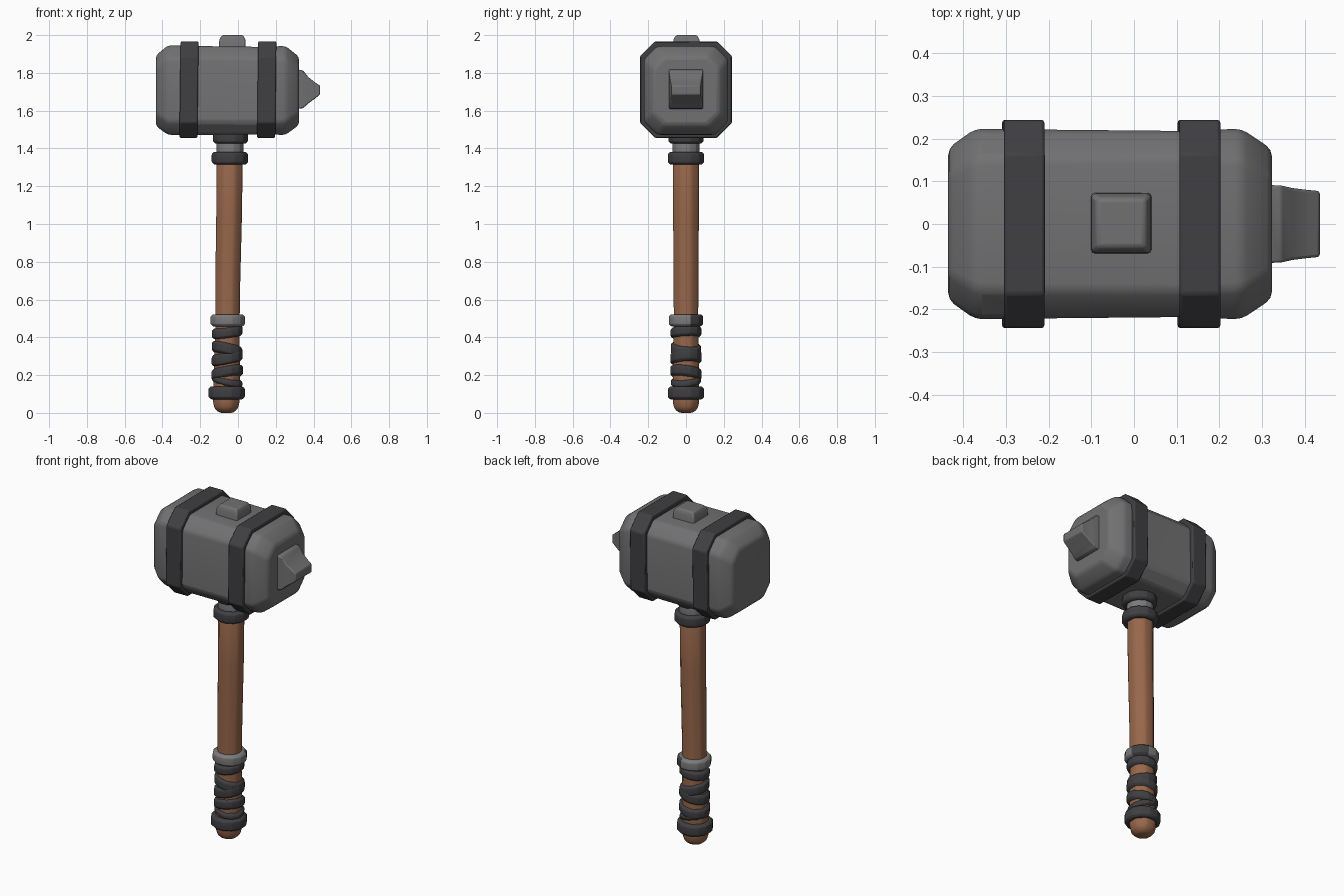
import bpy, bmesh, math

if "Cube" in bpy.data.objects:
    bpy.data.objects.remove(bpy.data.objects["Cube"])


def material(name, col):
    m = bpy.data.materials.new(name)
    m.diffuse_color = (*col, 1)
    m.use_nodes = True
    m.node_tree.nodes["Principled BSDF"].inputs["Base Color"].default_value = m.diffuse_color
    return m


STONE = material("grey stone", (0.165, 0.165, 0.17))
DARK = material("dark iron", (0.05, 0.05, 0.054))
WOOD = material("brown wood", (0.31, 0.135, 0.07))
LIGHT = material("light grey metal", (0.20, 0.20, 0.205))


def loft(name, sections, mats, bevel=0.01, angle=40, rule=None):
    """Skin a list of equal-length closed sections, cap both ends."""
    bm = bmesh.new()
    rows = [[bm.verts.new(p) for p in s] for s in sections]
    n = len(rows[0])
    for a, b in zip(rows, rows[1:]):
        for i in range(n):
            j = (i + 1) % n
            bm.faces.new((a[i], a[j], b[j], b[i]))
    bm.faces.new(rows[0])
    bm.faces.new(rows[-1])
    bmesh.ops.recalc_face_normals(bm, faces=bm.faces)
    if rule:
        for f in bm.faces:
            f.material_index = rule(f)
    me = bpy.data.meshes.new(name)
    bm.to_mesh(me)
    bm.free()
    ob = bpy.data.objects.new(name, me)
    bpy.context.collection.objects.link(ob)
    for m in mats:
        me.materials.append(m)
    if bevel:
        b = ob.modifiers.new("worn edges", 'BEVEL')
        b.width, b.segments, b.angle_limit = bevel, 2, math.radians(25)
    bpy.ops.object.select_all(action='DESELECT')
    ob.select_set(True)
    bpy.context.view_layer.objects.active = ob
    bpy.ops.object.shade_smooth_by_angle(angle=math.radians(angle))
    return ob


def block(x, hy, z0, z1, c, lean=0.0):
    """Chamfered rectangle across the x axis."""
    pts = [(-hy + c, z0), (hy - c, z0), (hy, z0 + c), (hy, z1 - c),
           (hy - c, z1), (-hy + c, z1), (-hy, z1 - c), (-hy, z0 + c)]
    return [(x + lean * (z - 1.71), y, z) for y, z in pts]


def circle(cx, z, r, n=8, tx=0.0, ty=0.0):
    """Regular polygon across z, with flats facing the axes, optionally tilted."""
    R = r / math.cos(math.pi / n)
    out = []
    for i in range(n):
        a = 2 * math.pi * (i + 0.5) / n
        x, y = R * math.cos(a), R * math.sin(a)
        out.append((cx + x, y, z + tx * x + ty * y))
    return out


def ring(name, cx, z0, z1, r, mats, tx=0.0, ty=0.0, rule=None, n=12):
    b = 0.012
    secs = [circle(cx, z, q, n, tx, ty) for z, q in
            ((z0, r - b), (z0 + b, r), (z1 - b, r), (z1, r - b))]
    return loft(name, secs, mats, 0.004, 40, rule)


# Hammer head
loft("hammer_head", [
    block(-0.435, 0.178, 1.52, 1.892, 0.062),
    block(-0.372, 0.223, 1.472, 1.945, 0.07),
    block(-0.21, 0.221, 1.472, 1.942, 0.066),
    block(0.10, 0.218, 1.474, 1.938, 0.062),
    block(0.252, 0.223, 1.472, 1.942, 0.07),
    block(0.323, 0.175, 1.525, 1.885, 0.062)], [STONE], 0.016, 45)

# Iron bands round the head
for name, x0, x1, lean in (("left_band", -0.307, -0.212, 0.012),
                           ("right_band", 0.104, 0.2, 0.012)):
    loft(name, [block(x, 0.244, 1.456, 1.967, 0.08, lean)
                for x in (x0, x1)], [DARK], 0.007)

# Square stud on top
loft("top_stud", [
    [(-0.03 + sx * h, 0.002 + sy * h, z) for sx, sy in
     ((-1, -1), (1, -1), (1, 1), (-1, 1))]
    for z, h in ((1.91, 0.072), (1.975, 0.069), (2.0, 0.056))],
    [STONE], 0.008, 45)

# Flared wedge on the right end
loft("end_wedge", [
    [(x, sy * hy, z) for sy, z in ((-1, z0), (1, z0), (1, z1), (-1, z1))]
    for x, hy, z0, z1 in ((0.30, 0.092, 1.607, 1.822),
                          (0.345, 0.09, 1.613, 1.813),
                          (0.372, 0.084, 1.638, 1.778),
                          (0.405, 0.08, 1.662, 1.752),
                          (0.435, 0.077, 1.686, 1.732))],
    [STONE], 0.006, 45)

# Neck below the head
ring("under_head_collar", -0.04, 1.425, 1.49, 0.092, [DARK])
ring("neck", -0.043, 1.36, 1.45, 0.072, [LIGHT])
ring("neck_ring", -0.043, 1.315, 1.382, 0.096, [DARK])

# Wooden handle with rounded butt
loft("handle", [circle(cx, z, r) for cx, z, r in (
    (-0.062, 0.0, 0.036), (-0.062, 0.022, 0.062), (-0.062, 0.06, 0.07),
    (-0.059, 0.2, 0.069), (-0.056, 0.45, 0.064), (-0.054, 0.7, 0.066),
    (-0.047, 1.05, 0.068), (-0.044, 1.36, 0.069))], [WOOD], 0.012, 50)


# Grip rings: the upper one is dark on its back right side
def back_right(f):
    c = f.calc_center_median()
    return 1 if c.x + 0.053 > 0.01 and c.y > 0.0 else 0


ring("grip_top_ring", -0.054, 0.458, 0.522, 0.091, [LIGHT, DARK], rule=back_right)
ring("grip_bottom_ring", -0.06, 0.072, 0.14, 0.096, [DARK])

# Crossed leather wraps on the grip
for i, (z, h, tx, ty, r) in enumerate((
        (0.427, 0.055, 0.12, 0.05, 0.081),
        (0.335, 0.062, -0.22, -0.08, 0.080),
        (0.292, 0.062, 0.2, 0.05, 0.082),
        (0.213, 0.058, 0.16, -0.12, 0.083),
        (0.168, 0.04, -0.2, 0.1, 0.080))):
    ring(f"grip_wrap_{i + 1}", -0.057, z - h / 2, z + h / 2, r, [DARK], tx, ty)
